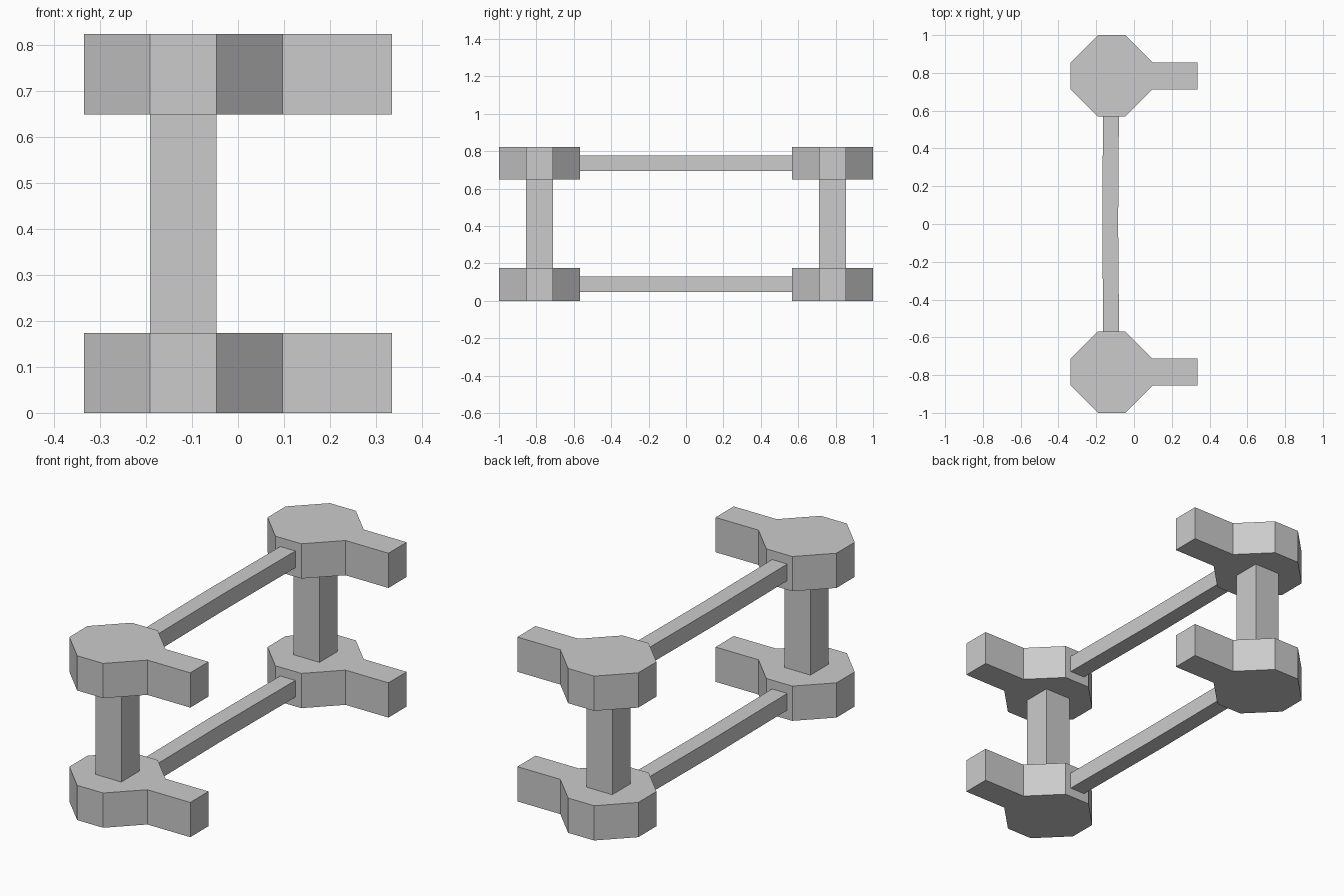
import bpy
import bmesh

cube = bpy.data.objects.get("Cube")
if cube:
    bpy.data.objects.remove(cube, do_unlink=True)

grey = bpy.data.materials.new("plain_grey")
grey.use_nodes = True
grey.diffuse_color = (0.6, 0.6, 0.6, 1)
grey.node_tree.nodes["Principled BSDF"].inputs["Base Color"].default_value = (0.6, 0.6, 0.6, 1)

CX, CY = -0.119, 0.784    # centre of each octagonal hub
R, H = 0.216, 0.072       # hub half width, half length of its sides
ARM_X = 0.335             # end of the arm
PLATE, TOP = 0.174, 0.823  # plate thickness, total height


def loft(name, rings):
    """Join equal rings of points into a capped solid."""
    bm = bmesh.new()
    loops = [[bm.verts.new(p) for p in ring] for ring in rings]
    n = len(loops[0])
    for a, b in zip(loops, loops[1:]):
        for i in range(n):
            j = (i + 1) % n
            bm.faces.new((a[i], a[j], b[j], b[i]))
    bm.faces.new(loops[0])
    bm.faces.new(loops[-1])
    bmesh.ops.recalc_face_normals(bm, faces=bm.faces)
    mesh = bpy.data.meshes.new(name)
    bm.to_mesh(mesh)
    bm.free()
    mesh.materials.append(grey)
    obj = bpy.data.objects.new(name, mesh)
    bpy.context.collection.objects.link(obj)


def prism(name, outline, y, z0, z1):
    loft(name, [[(CX + px, y + py, z) for px, py in outline] for z in (z0, z1)])


# Octagonal hub with a straight arm growing out of its +x side
arm = ARM_X - CX
hub = [(arm, -H), (arm, H), (R, H), (H, R), (-H, R), (-R, H),
       (-R, -H), (-H, -R), (H, -R), (R, -H)]
square = [(H, -H), (H, H), (-H, H), (-H, -H)]

for side, y in (("front", -CY), ("back", CY)):
    prism(side + "_lower_hub", hub, y, 0, PLATE)
    prism(side + "_upper_hub", hub, y, TOP - PLATE, TOP)
    prism(side + "_post", square, y, PLATE, TOP - PLATE)

# Long rails between the hubs, bowed very slightly sideways at mid-length
W = 0.042
END = CY - R
for level, z in (("lower", 0.088), ("upper", 0.736)):
    rings = []
    for y, x in ((-END, -0.121), (0, -0.126), (END, -0.122)):
        rings.append([(x + sx * W, y, z + sz * W)
                      for sx, sz in ((-1, -1), (1, -1), (1, 1), (-1, 1))])
    loft(level + "_rail", rings)
